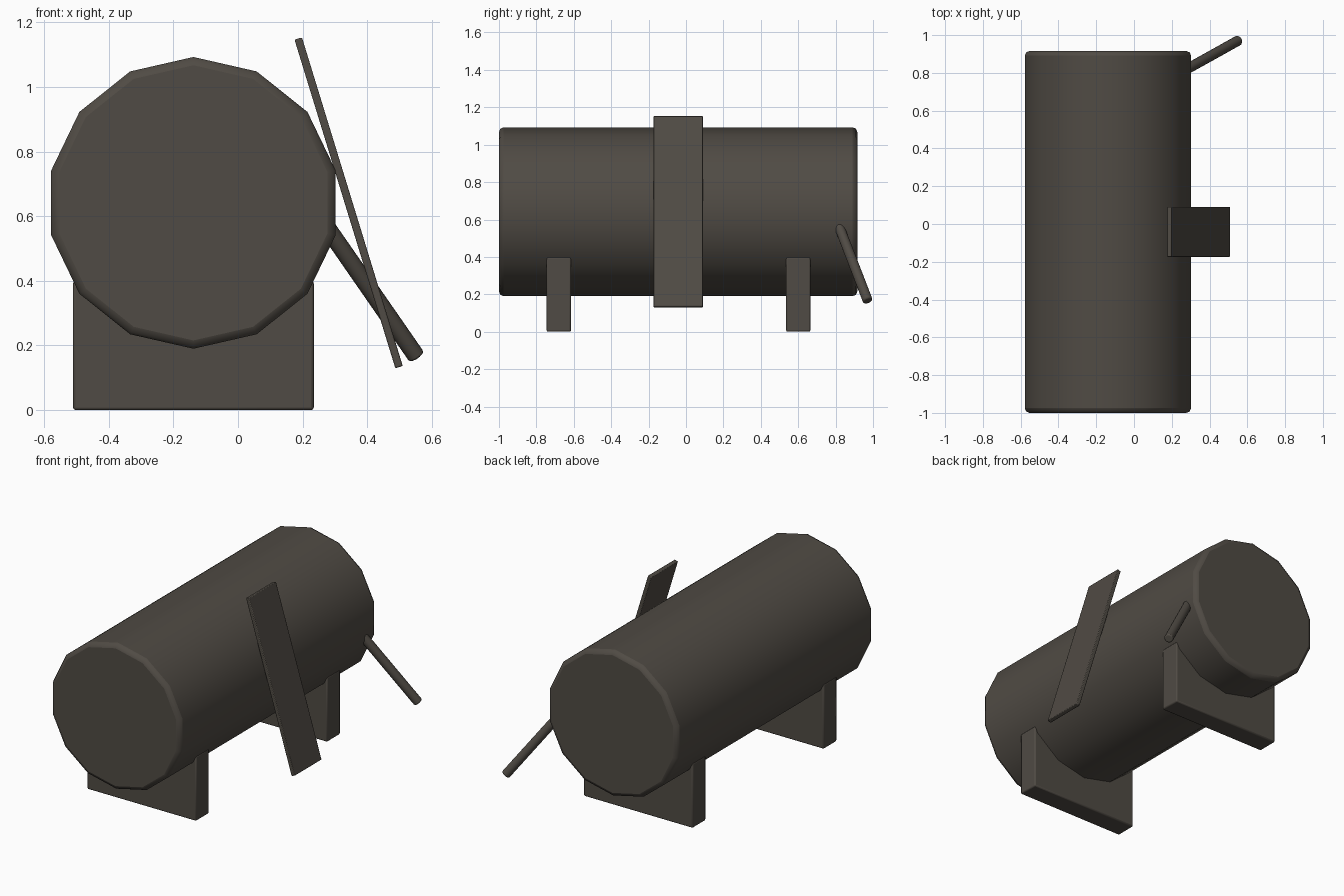
import bpy
import math
from mathutils import Vector, Matrix

if "Cube" in bpy.data.objects:
    bpy.data.objects.remove(bpy.data.objects["Cube"])

dark = bpy.data.materials.new("dark_warm_grey")
dark.diffuse_color = (0.08, 0.07, 0.058, 1)
dark.use_nodes = True
dark.node_tree.nodes["Principled BSDF"].inputs["Base Color"].default_value = dark.diffuse_color


def finish(obj, name, bevel, segments=2, angle=40):
    """Name, colour, bevel and smooth a part."""
    obj.name = name
    obj.data.materials.append(dark)
    bpy.ops.object.transform_apply(location=False, rotation=True, scale=True)
    mod = obj.modifiers.new("soft_edges", 'BEVEL')
    mod.width = bevel
    mod.segments = segments
    mod.limit_method = 'ANGLE'
    mod.angle_limit = math.radians(angle)
    bpy.ops.object.shade_smooth_by_angle(angle=math.radians(50))
    return obj


def box(name, center, size, bevel, tilt=0):
    bpy.ops.mesh.primitive_cube_add(size=1, location=center, rotation=(0, tilt, 0))
    bpy.context.object.scale = size
    return finish(bpy.context.object, name, bevel)


def rod(name, start, end, radius, sides, bevel, spin=0):
    a, b = Vector(start), Vector(end)
    bpy.ops.mesh.primitive_cylinder_add(vertices=sides, radius=radius,
                                        depth=(b - a).length, location=(a + b) / 2)
    obj = bpy.context.object
    obj.data.transform(Matrix.Rotation(spin, 4, 'Z'))
    obj.rotation_euler = (b - a).to_track_quat('Z', 'Y').to_euler()
    return finish(obj, name, bevel)


# Fourteen-sided drum lying along y, one corner pointing straight up
rod("drum", (-0.138, -1.0, 0.6415), (-0.138, 0.916, 0.6415), 0.4515, 14, 0.025)

# Two support blocks under the drum
for name, y in (("front_support", -0.68), ("rear_support", 0.6)):
    box(name, (-0.138, y, 0.2), (0.745, 0.13, 0.4), 0.008)

# Flat plank leaning against the side
box("leaning_plank", (0.3425, -0.042, 0.6415), (0.024, 0.264, 1.064), 0.004,
    -math.atan2(0.312, 1.017))

# Thin handle sticking out of the drum near the back
rod("side_handle", (0.253, 0.805, 0.598), (0.553, 0.972, 0.165), 0.027, 16, 0.007)
